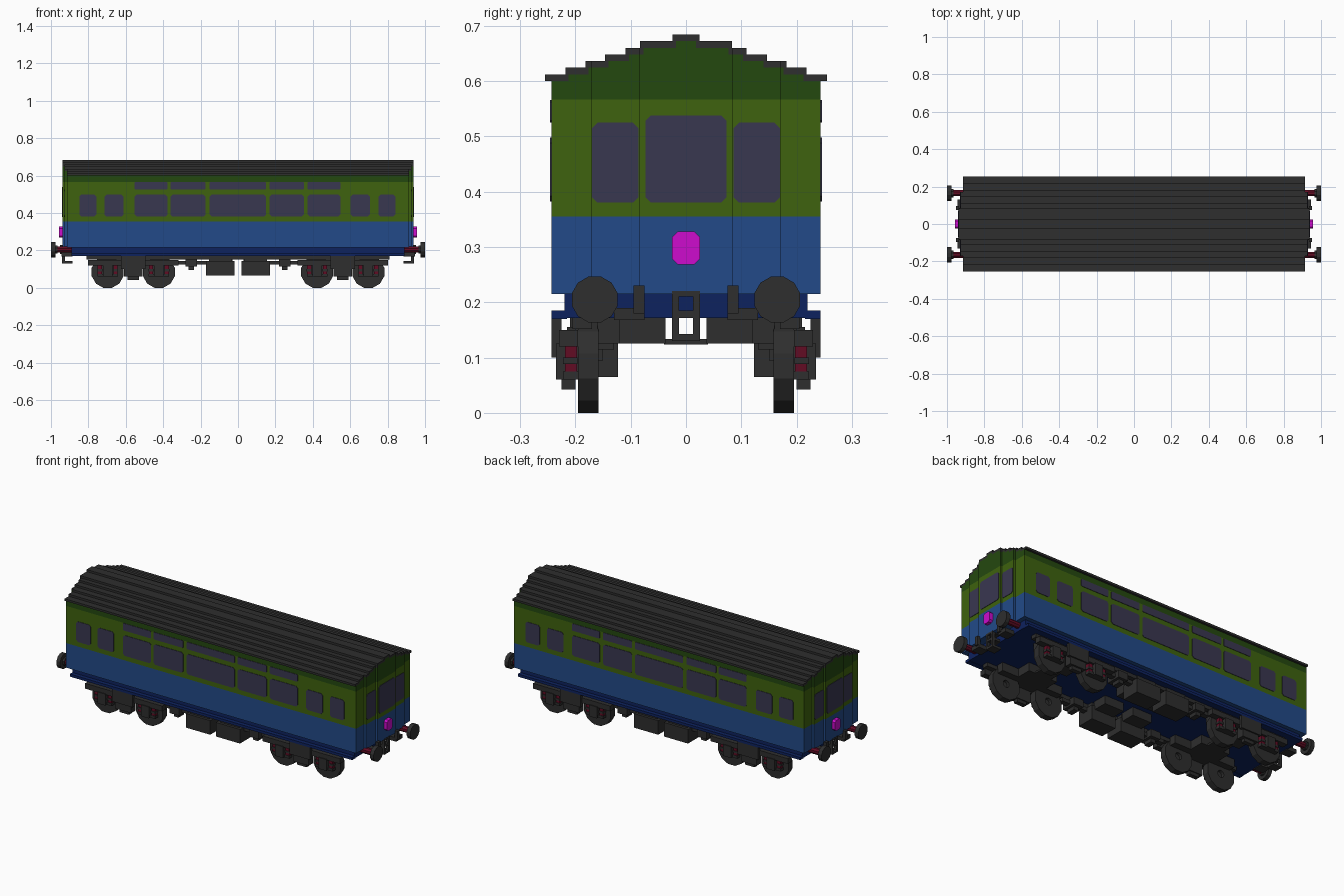
import bpy, bmesh, math
from mathutils import Vector

if "Cube" in bpy.data.objects:
    bpy.data.objects.remove(bpy.data.objects["Cube"])


def material(name, r, g, b):
    lin = [((c / 255 + 0.055) / 1.055) ** 2.4 if c > 10 else c / 3294 for c in (r, g, b)]
    m = bpy.data.materials.new(name)
    m.use_nodes = True
    m.diffuse_color = (*lin, 1)
    m.node_tree.nodes["Principled BSDF"].inputs["Base Color"].default_value = (*lin, 1)
    return m


GREEN = material("green", 62, 98, 14)
DARK_GREEN = material("dark green", 36, 72, 15)
BLUE = material("blue", 34, 74, 136)
NAVY = material("navy", 13, 34, 94)
GREY = material("charcoal", 46, 46, 46)
GLASS = material("window glass", 57, 55, 80)
MAGENTA = material("magenta", 205, 12, 205)
RED = material("dark red", 98, 12, 36)

SIDES = (-1, 1)


def prism(bm, pts, axis, a, b):
    """Extrude a 2D outline along an axis from a to b."""
    def place(p, t):
        return {"x": (t, p[0], p[1]), "y": (p[0], t, p[1]), "z": (p[0], p[1], t)}[axis]
    lo = [bm.verts.new(place(p, a)) for p in pts]
    hi = [bm.verts.new(place(p, b)) for p in pts]
    n = len(pts)
    bm.faces.new(lo)
    bm.faces.new(hi[::-1])
    for i in range(n):
        j = (i + 1) % n
        bm.faces.new((lo[j], lo[i], hi[i], hi[j]))


def box(bm, x0, x1, y0, y1, z0, z1):
    prism(bm, [(x0, y0), (x1, y0), (x1, y1), (x0, y1)], "z", z0, z1)


def mirror_box(bm, x0, x1, y0, y1, z0, z1, both_ends=True):
    """The same box on both sides, and at both ends if asked."""
    for s in SIDES:
        for e in (SIDES if both_ends else (1,)):
            box(bm, min(e * x0, e * x1), max(e * x0, e * x1),
                min(s * y0, s * y1), max(s * y0, s * y1), z0, z1)


def rounded(u0, u1, v0, v1, c=0.01):
    """Rectangle with clipped corners."""
    return [(u0 + c, v0), (u1 - c, v0), (u1, v0 + c), (u1, v1 - c),
            (u1 - c, v1), (u0 + c, v1), (u0, v1 - c), (u0, v0 + c)]


def circle(cu, cv, r, n):
    return [(cu + r * math.cos((i + 0.5) * math.tau / n),
             cv + r * math.sin((i + 0.5) * math.tau / n)) for i in range(n)]


def finish(bm, name, mat):
    bmesh.ops.recalc_face_normals(bm, faces=bm.faces)
    me = bpy.data.meshes.new(name)
    bm.to_mesh(me)
    bm.free()
    me.materials.append(mat)
    ob = bpy.data.objects.new(name, me)
    bpy.context.collection.objects.link(ob)
    return ob


# Stepped plan of the ends: half width -> half length
ENDS = [(0.085, 0.938), (0.172, 0.928), (1, 0.915)]


def plan(w):
    """Body plan with bowed ends, clipped to half width w."""
    quarter, y0 = [], 0
    for limit, x in ENDS:
        y1 = min(limit, w)
        quarter += [(x, y0), (x, y1)] if y0 else [(x, y1)]
        y0 = y1
        if limit >= w:
            break
    back = [(-x, y) for x, y in reversed(quarter)]
    half = quarter + back
    return half + [(-x, -y) for x, y in half]


# Body colour bands
for name, mat, z0, z1 in (("lower_body", BLUE, 0.215, 0.355),
                          ("upper_body", GREEN, 0.355, 0.567),
                          ("cant_rail", DARK_GREEN, 0.567, 0.60)):
    bm = bmesh.new()
    prism(bm, plan(0.243), "z", z0, z1)
    finish(bm, name, mat)

# Stepped roof with green end panels filling the arch
STEPS = [0.255, 0.218, 0.182, 0.146, 0.109, 0.083, 0.024, 0]
H = 0.012
roof, arch = bmesh.new(), bmesh.new()
for i in range(7):
    z0 = 0.60 + i * H
    outer, inner = STEPS[i], max(STEPS[i + 1] - 0.006, 0)
    if inner == 0:
        prism(roof, plan(outer), "z", z0, z0 + H)
        continue
    y0 = inner
    for limit, x in ENDS:
        y1 = min(limit, outer)
        if y1 > y0:
            mirror_box(roof, -x, x, y0, y1, z0, z0 + H, False)
            y0 = y1
    prism(arch, plan(inner), "z", z0, z0 + H)
finish(roof, "roof", GREY)
finish(arch, "roof_end_panels", DARK_GREEN)

# Side windows
bm = bmesh.new()
wide = [(-0.553, -0.377), (-0.361, -0.174), (-0.152, 0.15), (0.169, 0.352), (0.372, 0.547)]
small = [(-0.848, -0.757), (-0.714, -0.612), (0.602, 0.705), (0.751, 0.841)]
for s in SIDES:
    a, b = s * 0.240, s * 0.2455
    for x0, x1 in wide + small:
        prism(bm, rounded(x0, x1, 0.382, 0.498), "y", a, b)
    for x0, x1 in wide:
        prism(bm, rounded(x0, x1, 0.525, 0.566, 0.004), "y", a, b)
finish(bm, "side_windows", GLASS)

# End windows
bm = bmesh.new()
for e in SIDES:
    prism(bm, rounded(-0.073, 0.073, 0.38, 0.538), "x", e * 0.935, e * 0.9405)
    for y in (-0.128, 0.128):
        prism(bm, rounded(y - 0.042, y + 0.042, 0.38, 0.525), "x", e * 0.925, e * 0.9305)
finish(bm, "end_windows", GLASS)

# End lamps
bm = bmesh.new()
for e in SIDES:
    prism(bm, rounded(-0.025, 0.025, 0.268, 0.328), "x", e * 0.93, e * 0.958)
finish(bm, "end_lamps", MAGENTA)

# Floor and footboards
bm = bmesh.new()
box(bm, -0.89, 0.89, -0.22, 0.22, 0.172, 0.218)
mirror_box(bm, -0.89, 0.89, 0.215, 0.243, 0.17, 0.185, False)
finish(bm, "floor_and_footboards", NAVY)

# Buffers
shafts, heads = bmesh.new(), bmesh.new()
for e in SIDES:
    for s in SIDES:
        prism(shafts, circle(s * 0.165, 0.205, 0.017, 8), "x", e * 0.88, e * 0.98)
        prism(heads, circle(s * 0.165, 0.205, 0.043, 12), "x", e * 0.977, e)
        prism(heads, circle(s * 0.165, 0.205, 0.024, 8), "x", e * 0.965, e * 0.978)
finish(shafts, "buffer_shafts", RED)
finish(heads, "buffer_heads", GREY)

# Couplings and hoses
bm = bmesh.new()
mirror_box(bm, 0.925, 0.94, 0.013, 0.025, 0.13, 0.22)
for z0, z1 in ((0.13, 0.143), (0.172, 0.185), (0.21, 0.22)):
    for e in SIDES:
        box(bm, min(e * 0.885, e * 0.94), max(e * 0.885, e * 0.94), -0.025, 0.025, z0, z1)
mirror_box(bm, 0.935, 0.953, 0.075, 0.095, 0.18, 0.23)
mirror_box(bm, 0.885, 0.945, 0.075, 0.13, 0.168, 0.19)
finish(bm, "couplings_and_hoses", GREY)

# Solebars and underfloor equipment
bm = bmesh.new()
mirror_box(bm, -0.81, 0.81, 0.17, 0.205, 0.152, 0.174, False)
mirror_box(bm, 0.018, 0.17, 0.123, 0.225, 0.065, 0.145)
mirror_box(bm, 0.035, 0.155, 0.14, 0.21, 0.14, 0.174)
mirror_box(bm, 0.03, 0.15, 0.045, 0.13, 0.125, 0.174)
mirror_box(bm, 0.17, 0.33, 0.16, 0.19, 0.125, 0.145)
mirror_box(bm, 0.22, 0.28, 0.13, 0.215, 0.115, 0.155)
mirror_box(bm, 0.235, 0.265, 0.15, 0.20, 0.095, 0.115)
finish(bm, "underfloor_boxes", GREY)

# Bogies: side frames, axle boxes, cross beams and wheels
BOGIE, AXLE = 0.56, 0.137
frames, springs = bmesh.new(), bmesh.new()
mirror_box(frames, BOGIE - 0.243, BOGIE + 0.243, 0.195, 0.23, 0.12, 0.15)
mirror_box(frames, BOGIE - 0.05, BOGIE + 0.05, 0.195, 0.235, 0.06, 0.125)
mirror_box(frames, BOGIE - 0.065, BOGIE + 0.065, 0.225, 0.243, 0.10, 0.17)
mirror_box(frames, BOGIE - 0.03, BOGIE + 0.03, 0.20, 0.225, 0.042, 0.06)
mirror_box(frames, BOGIE - 0.09, BOGIE + 0.09, 0.037, 0.2, 0.125, 0.174)
for e in SIDES:
    box(frames, e * BOGIE - 0.05, e * BOGIE + 0.05, -0.04, 0.04, 0.124, 0.134)
for d in (-AXLE, AXLE):
    x = BOGIE + d
    mirror_box(frames, x - 0.025, x + 0.025, 0.195, 0.235, 0.06, 0.125)
    mirror_box(frames, x - 0.055, x + 0.055, 0.195, 0.222, 0.06, 0.075)
    mirror_box(frames, x - 0.055, x + 0.055, 0.12, 0.16, 0.125, 0.174)
    for k in SIDES:
        c = x + k * 0.042
        mirror_box(springs, c - 0.011, c + 0.011, 0.197, 0.219, 0.072, 0.122)
        mirror_box(frames, c - 0.014, c + 0.014, 0.196, 0.222, 0.088, 0.1)
finish(frames, "bogie_frames", GREY)
finish(springs, "bogie_springs", RED)

# Wheels with a hub hole on the inner face
bm = bmesh.new()
for e in SIDES:
    for d in (-AXLE, AXLE):
        for s in SIDES:
            x = e * BOGIE + d
            outer = circle(x, 0.085, 0.088, 12)
            hole = circle(x, 0.085, 0.02, 12)
            for i in range(12):
                j = (i + 1) % 12
                prism(bm, [outer[i], outer[j], hole[j], hole[i]], "y", s * 0.158, s * 0.195)
            prism(bm, hole, "y", s * 0.175, s * 0.195)
finish(bm, "wheels", GREY)
